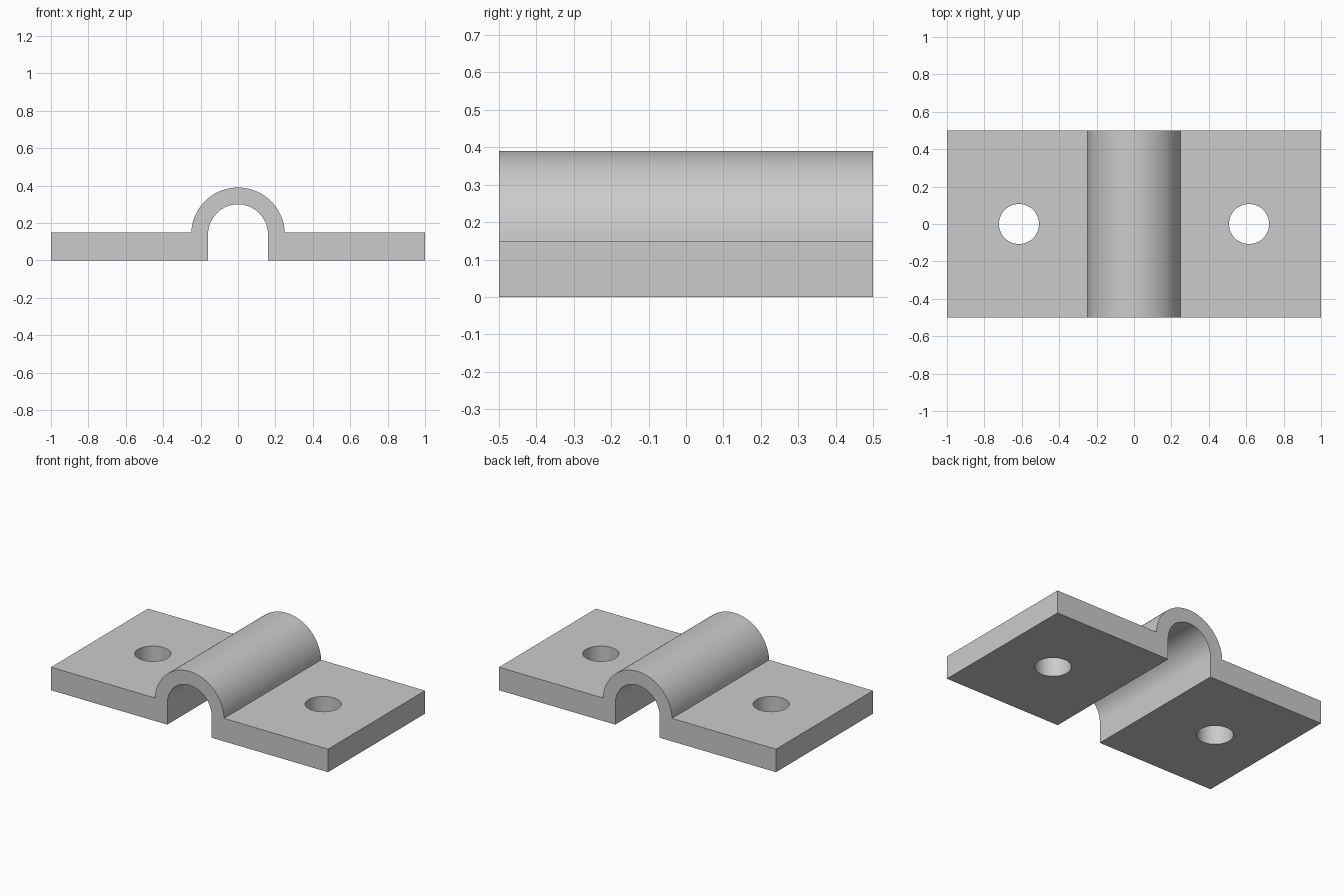
import bpy
import bmesh
from math import sin, cos, asin, pi, radians

cube = bpy.data.objects.get("Cube")
if cube:
    bpy.data.objects.remove(cube, do_unlink=True)

HALF_X, HALF_Y, PLATE = 1.0, 0.5, 0.15
AXIS_Z, OUTER, INNER = 0.14, 0.25, 0.16
HOLE_X, HOLE_R = 0.615, 0.107

grey = bpy.data.materials.new("light grey metal")
grey.use_nodes = True
grey.diffuse_color = (0.6, 0.6, 0.6, 1)
grey.node_tree.nodes["Principled BSDF"].inputs["Base Color"].default_value = grey.diffuse_color


def arc(radius, start, end, steps=48):
    """Points on an arc about the saddle axis."""
    angles = [start + (end - start) * i / steps for i in range(steps + 1)]
    return [(radius * cos(a), AXIS_Z + radius * sin(a)) for a in angles]


# Clamp cross-section: two flat flanges joined by an arched saddle
rise = asin((PLATE - AXIS_Z) / OUTER)
profile = [(INNER, 0), (HALF_X, 0), (HALF_X, PLATE)]
profile += arc(OUTER, rise, pi - rise)
profile += [(-HALF_X, PLATE), (-HALF_X, 0), (-INNER, 0)]
profile += arc(INNER, pi, 0)

bm = bmesh.new()
face = bm.faces.new([bm.verts.new((x, -HALF_Y, z)) for x, z in profile])
extruded = bmesh.ops.extrude_face_region(bm, geom=[face])["geom"]
moved = [v for v in extruded if isinstance(v, bmesh.types.BMVert)]
bmesh.ops.translate(bm, verts=moved, vec=(0, 2 * HALF_Y, 0))
if not face.is_valid or len([f for f in bm.faces if len(f.verts) > 4]) < 2:
    bm.faces.new([v for v in bm.verts if v.co.y < 0])
bmesh.ops.recalc_face_normals(bm, faces=bm.faces)
mesh = bpy.data.meshes.new("saddle_clamp")
bm.to_mesh(mesh)
bm.free()
mesh.materials.append(grey)
clamp = bpy.data.objects.new("saddle_clamp", mesh)
bpy.context.collection.objects.link(clamp)
bpy.context.view_layer.objects.active = clamp

# Screw hole through each flange
for side, name in ((-1, "right"), (1, "left")):
    bpy.ops.mesh.primitive_cylinder_add(vertices=64, radius=HOLE_R, depth=1,
                                        location=(side * HOLE_X, 0, 0))
    cutter = bpy.context.object
    cutter.name = name + "_hole_cutter"
    cutter.hide_render = True
    cutter.data.materials.append(grey)
    cut = clamp.modifiers.new(name + "_hole", "BOOLEAN")
    cut.operation = "DIFFERENCE"
    cut.solver = "EXACT"
    cut.object = cutter
    bpy.context.view_layer.objects.active = clamp
    bpy.ops.object.modifier_apply(modifier=cut.name)
    bpy.data.objects.remove(cutter, do_unlink=True)

# Smooth arch and hole walls, sharp corners
bpy.ops.object.select_all(action="DESELECT")
clamp.select_set(True)
bpy.context.view_layer.objects.active = clamp
bpy.ops.object.shade_smooth_by_angle(angle=radians(30))
